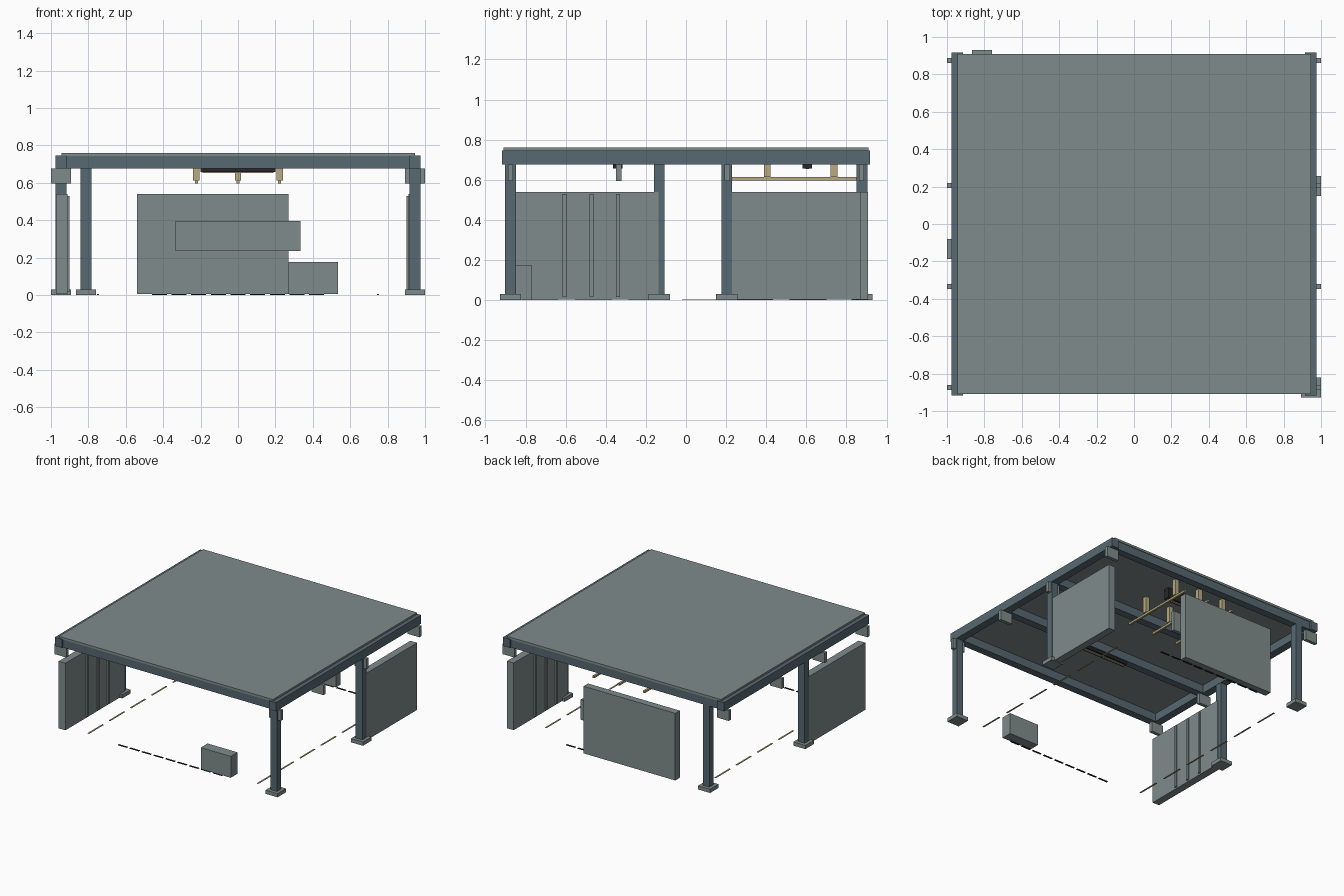
import bpy

if "Cube" in bpy.data.objects:
    bpy.data.objects.remove(bpy.data.objects["Cube"])


def material(name, rgb):
    m = bpy.data.materials.new(name)
    m.diffuse_color = (*rgb, 1.0)
    m.use_nodes = True
    m.node_tree.nodes["Principled BSDF"].inputs["Base Color"].default_value = m.diffuse_color
    return m


PANEL = material("grey panel", (0.215, 0.26, 0.26))
STEEL = material("blue grey steel", (0.095, 0.14, 0.168))
BRASS = material("pale brass", (0.48, 0.40, 0.22))
BLACK = material("soft black", (0.02, 0.02, 0.022))


def box(name, x, y, z, mat):
    """Box from (min, max) ranges along each axis."""
    bpy.ops.mesh.primitive_cube_add(
        size=1, location=[(a + b) / 2 for a, b in (x, y, z)])
    ob = bpy.context.object
    ob.name = name
    ob.scale = [abs(b - a) for a, b in (x, y, z)]
    bpy.ops.object.transform_apply(location=False, rotation=False, scale=True)
    ob.data.materials.append(mat)
    return ob


def around(c, half):
    return (c - half, c + half)


# Flat roof deck
box("roof_deck", (-0.945, 0.945), (-0.91, 0.91), (0.742, 0.76), PANEL)

# Side beams running front to back
for s in (-1, 1):
    box("side_beam", around(s * 0.946, 0.031), (-0.917, 0.917),
        (0.677, 0.746), STEEL)

# Cross beams, with an end bracket under each side beam
for y in (-0.875, -0.335, 0.205, 0.875):
    box("cross_beam", (-0.915, 0.915), around(y, 0.03), (0.677, 0.742), STEEL)
    for s in (-1, 1):
        box("beam_bracket", around(s * 0.947, 0.053), around(y, 0.0135),
            (0.595, 0.677), PANEL)

# Four columns on base plates
for x, y in ((0.946, -0.875), (0.946, 0.203), (-0.946, -0.133), (-0.812, 0.878)):
    box("column", around(x, 0.029), around(y, 0.027), (0.03, 0.677), STEEL)
    box("base_plate", around(x, 0.053), around(y, 0.053), (0.0, 0.03), PANEL)

# Side wall panels with three upright ribs on the inner face
for s, y0, y1 in ((-1, -0.875, -0.137), (1, 0.2, 0.872)):
    box("side_wall", (s * 0.912, s * 0.972), (y0, y1), (0.004, 0.54), PANEL)
    for y in (0.606, 0.471, 0.339):
        box("wall_rib", (s * 0.9, s * 0.913), around(s * y, 0.009),
            (0.015, 0.53), PANEL)

# Back wall with a raised board on its inner face
box("back_wall", (-0.54, 0.27), (0.85, 0.907), (0.004, 0.54), PANEL)
box("wall_board", (-0.335, 0.335), (0.825, 0.852), (0.235, 0.395), PANEL)

# Low cabinet at the front
box("front_cabinet", (0.27, 0.535), (-0.855, -0.77), (0.004, 0.175), PANEL)

# Hanging rails with two hangers each
for x in (-0.223, 0.0, 0.223):
    box("hanging_rail", around(x, 0.008), (0.215, 0.85), (0.597, 0.613), BRASS)
    for y in (0.405, 0.738):
        box("rail_hanger", around(x, 0.017), around(y, 0.017),
            (0.613, 0.742), BRASS)

# Ceiling lamps
for y, top in ((-0.34, 0.678), (0.605, 0.742)):
    box("lamp_housing", (-0.2, 0.2), around(y, 0.023), (0.657, top), BLACK)
    box("lamp_strip", (-0.19, 0.19), around(y, 0.008), (0.653, 0.658), BRASS)

# Dashed floor lines
for s in (-1, 1):
    for i in range(6):
        y = -0.82 + 0.267 * i
        box("side_floor_dash", around(s * 0.748, 0.006), (y, y + 0.185),
            (0.0, 0.004), BRASS)
    for i in range(9):
        x = -0.46 + 0.105 * i
        box("end_floor_dash", (x, x + 0.08), around(s * 0.853, 0.007),
            (0.0, 0.004), BLACK)
